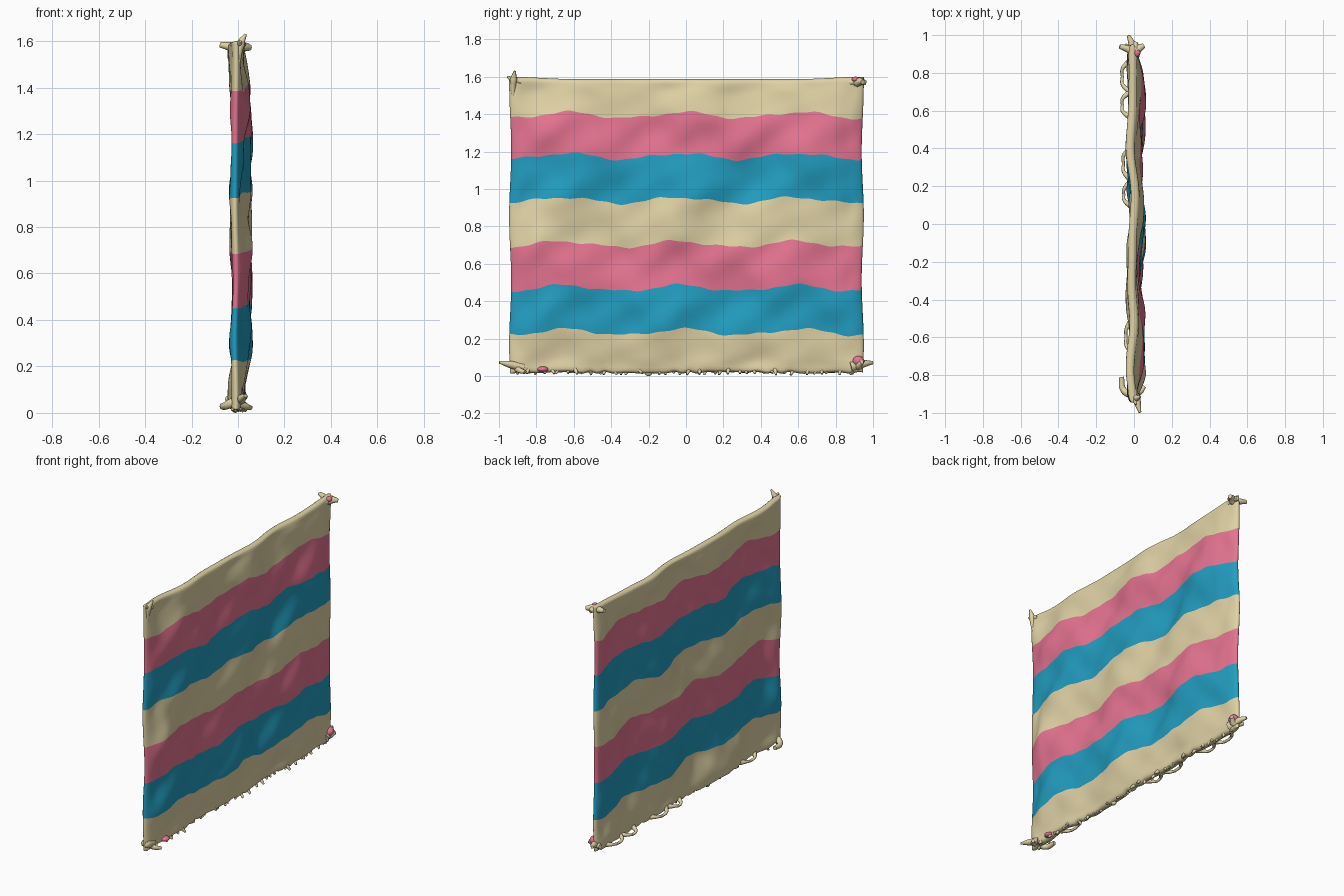
import bpy, bmesh, math, random
from math import sin, cos, pi

if "Cube" in bpy.data.objects:
    bpy.data.objects.remove(bpy.data.objects["Cube"])

random.seed(4)


def material(name, rgb):
    m = bpy.data.materials.new(name)
    m.diffuse_color = (*rgb, 1)
    m.use_nodes = True
    m.node_tree.nodes["Principled BSDF"].inputs["Base Color"].default_value = m.diffuse_color
    return m


TAN = material("sand", (0.75, 0.65, 0.38))
PINK = material("rose pink", (0.79, 0.175, 0.285))
BLUE = material("teal blue", (0.016, 0.34, 0.53))

Y0, Y1, Z0, Z1 = -0.94, 0.945, 0.018, 1.588
EDGES = [Z0, 0.235, 0.47, 0.705, 0.94, 1.175, 1.395, Z1]
STRIPES = [0, 2, 1, 0, 2, 1, 0]          # bottom to top


def smooth(t):
    t = max(0, min(1, t))
    return t * t * (3 - 2 * t)


def centre(y, z):
    """Depth of the middle of the rippling cloth."""
    side = smooth(min(y - Y0, Y1 - y) / 0.15)
    inner = smooth(min(z - Z0, Z1 - z) / 0.25)
    belly = -0.008 + 0.022 * inner * side
    fold = 0.013 * cos(2 * pi * y / 0.62 + 1.2 * sin(3.1 * z))
    fold += 0.007 * sin(9 * z + 5 * y) + 0.005 * sin(17 * y - 13 * z)
    return belly + fold * (0.3 + 0.7 * side) * (0.6 + 0.4 * inner)


def rim(d, width):
    """Rounded thinning toward an edge of the cloth."""
    u = max(0, min(1, d / width))
    return math.sqrt(u * (2 - u))


def tube(name, points, radii, mat=TAN):
    """Tapered soft cord through the points."""
    cu = bpy.data.curves.new(name, 'CURVE')
    cu.dimensions = '3D'
    cu.bevel_depth = 1
    cu.bevel_resolution = 2
    cu.resolution_u = 5
    cu.use_fill_caps = True
    sp = cu.splines.new('BEZIER')
    sp.bezier_points.add(len(points) - 1)
    for bp, p, r in zip(sp.bezier_points, points, radii):
        bp.co, bp.radius = p, r
        bp.handle_left_type = bp.handle_right_type = 'AUTO'
    cu.materials.append(mat)
    ob = bpy.data.objects.new(name, cu)
    bpy.context.collection.objects.link(ob)


def lump(name, loc, size, mat):
    bpy.ops.mesh.primitive_uv_sphere_add(segments=16, ring_count=10, location=loc)
    ob = bpy.context.object
    ob.name = name
    ob.scale = size
    ob.data.materials.append(mat)
    bpy.ops.object.shade_smooth()


# Cloth: two rippled skins that meet at a rounded rim, rows follow the stripes
COLS, ROWS = 140, 14
near = [0.0025, 0.008, 0.014]            # extra lines that round the rim
columns = sorted([Y0 + (Y1 - Y0) * c / COLS for c in range(COLS + 1)]
                 + [Y0 + e for e in near[:2]] + [Y1 - e for e in near[:2]])
levels = [(EDGES[s] + (EDGES[s + 1] - EDGES[s]) * k / ROWS, s)
          for s in range(7) for k in range(ROWS)]
levels += [(Z0 + e, 0) for e in near[:2]] + [(Z1 - e, 6) for e in near[:2]] + [(Z1, 6)]
levels.sort()
bm = bmesh.new()
for side in (-1, 1):
    grid = []
    for z, s in levels:
        row = []
        for y in columns:
            dy, dz = min(y - Y0, Y1 - y), min(z - Z0, Z1 - z)
            t = 0.023 * min(rim(dy, 0.06), rim(dz, 0.02))
            dent = sin(9 * y + 3 * z + side) * sin(15 * z - 2.5 * y + 2 * side)
            dent += 0.5 * sin(21 * y - 6 * z) * sin(27 * z + 4 * y + side)
            dent *= 0.008 * smooth(min(dy, dz) / 0.08)
            # stripe lines and outline wander a little
            fade = smooth(dz / 0.2)
            wz = fade * (0.016 * cos(2 * pi * y / 0.62 + 0.4 * sin(2 * z))
                         + 0.006 * sin(19 * y + 5 * z) + 0.003 * sin(47 * y + 9 * z))
            wz += 0.012 * smooth((z - 1.4) / 0.19) * smooth((abs(y) - 0.6) / 0.34)
            wz += 0.005 * sin(31 * y + 4 * sin(13 * y)) * smooth((0.1 - z) / 0.08)
            wy = 0.006 * sin(9 * z) * y
            row.append(bm.verts.new((centre(y, z) + side * (t + dent), y + wy, z + wz)))
        grid.append(row)
    for r in range(len(levels) - 1):
        for c in range(len(columns) - 1):
            f = bm.faces.new((grid[r][c], grid[r][c + 1], grid[r + 1][c + 1], grid[r + 1][c]))
            f.material_index = STRIPES[levels[r][1]]
            f.smooth = True
bmesh.ops.remove_doubles(bm, verts=bm.verts, dist=0.0002)
bmesh.ops.recalc_face_normals(bm, faces=bm.faces)
me = bpy.data.meshes.new("striped_cloth")
bm.to_mesh(me)
bm.free()
for m in (TAN, PINK, BLUE):
    me.materials.append(m)
bpy.context.collection.objects.link(bpy.data.objects.new("striped_cloth", me))

# Ragged fringe under the bottom edge
for i in range(44):
    y = -0.88 + 1.78 * i / 43 + random.uniform(-0.012, 0.012)
    x = centre(y, Z0) + random.uniform(-0.008, 0.01)
    tip = random.uniform(0.006, 0.016)
    tube("fringe_thread",
         [(x, y, 0.04), (x + random.uniform(-0.015, 0.03), y + random.uniform(-0.02, 0.02), tip)],
         [0.014, 0.006])

# Loose cords hanging off the back of the bottom edge
for a, b, out in ((0.56, 0.7, -0.062), (0.7, 0.86, -0.062), (0.09, 0.22, -0.054),
                  (0.24, 0.4, -0.056), (-0.68, -0.52, -0.042)):
    tube("loose_cord",
         [(centre(a, Z0) - 0.01, a, 0.036), (out, a + 0.04, 0.03), (out, (a + b) / 2, 0.024),
          (out, b - 0.04, 0.032), (centre(b, Z0) - 0.01, b, 0.036)],
         [0.017, 0.009, 0.008, 0.009, 0.017])

# Corner ties: a crossways bar plus an outward or upward tip
tube("top_back_tie", [(-0.076, 0.94, 1.584), (-0.04, 0.93, 1.578), (0, 0.915, 1.57),
                      (0.03, 0.932, 1.575), (0.053, 0.945, 1.572)],
     [0.012, 0.018, 0.026, 0.02, 0.013])
tube("top_back_tip", [(0, 0.87, 1.57), (0.005, 0.93, 1.575), (0.01, 0.962, 1.567)],
     [0.018, 0.022, 0.012])
tube("top_front_tip", [(0, -0.925, 1.5), (0.01, -0.922, 1.585), (0.033, -0.915, 1.63)],
     [0.01, 0.02, 0.006])
tube("top_front_side_tip", [(0, -0.88, 1.575), (0.005, -0.93, 1.588), (0.01, -0.955, 1.6)],
     [0.016, 0.014, 0.006])
tube("bottom_back_tip", [(0, 0.88, 0.05), (-0.01, 0.95, 0.066), (-0.03, 0.998, 0.072)],
     [0.03, 0.02, 0.009])
tube("bottom_back_tie", [(-0.05, 0.945, 0.06), (0, 0.92, 0.055), (0.035, 0.94, 0.075)],
     [0.012, 0.024, 0.012])
tube("bottom_front_tip", [(0, -0.87, 0.045), (0.018, -0.945, 0.063), (0.032, -0.998, 0.074)],
     [0.024, 0.019, 0.007])
tube("bottom_front_tie", [(-0.066, -0.81, 0.03), (-0.055, -0.88, 0.03), (-0.01, -0.9, 0.045),
                          (0.03, -0.89, 0.03), (0.055, -0.86, 0.022)],
     [0.013, 0.017, 0.024, 0.015, 0.01])

# Pink scraps at the corners
lump("bottom_back_scrap", (0.006, 0.922, 0.08), (0.029, 0.032, 0.028), PINK)
lump("top_back_scrap", (0.016, 0.906, 1.587), (0.018, 0.02, 0.014), PINK)
lump("bottom_front_scrap", (0.008, -0.765, 0.036), (0.033, 0.03, 0.016), PINK)

# Lowest frayed thread touching the ground
lump("lowest_fray", (centre(-0.2, Z0), -0.2, 0.016), (0.014, 0.02, 0.016), TAN)
